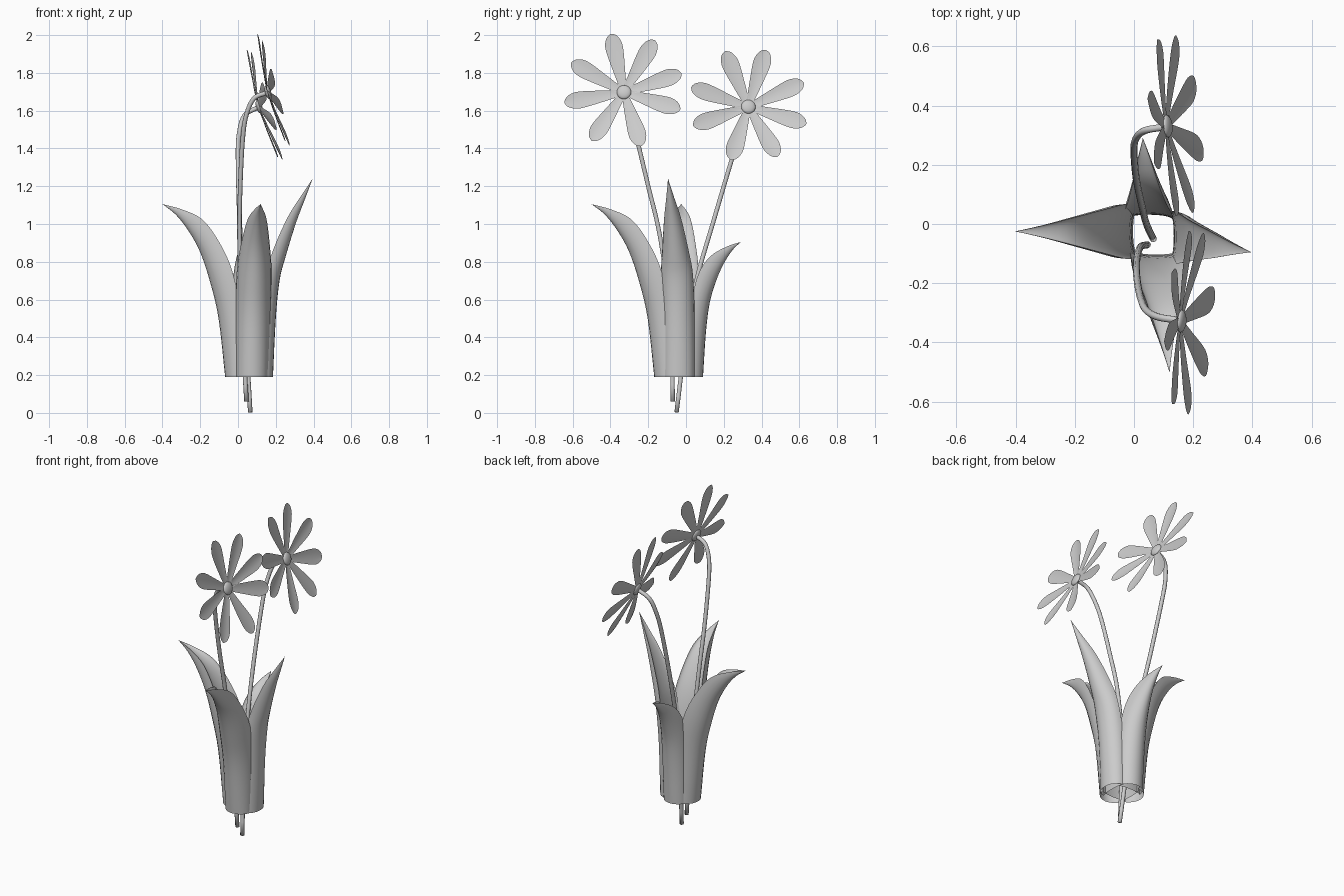
import bpy, math
from mathutils import Vector

if "Cube" in bpy.data.objects:
    bpy.data.objects.remove(bpy.data.objects["Cube"])


def finish(name, verts, faces):
    me = bpy.data.meshes.new(name)
    me.from_pydata([tuple(v) for v in verts], [], faces)
    me.shade_smooth()
    ob = bpy.data.objects.new(name, me)
    bpy.context.collection.objects.link(ob)
    return ob


def smooth_path(rows, steps):
    # Catmull-Rom through rows of numbers
    rows = [Vector(r) for r in rows]
    pts = [rows[0] * 2 - rows[1]] + rows + [rows[-1] * 2 - rows[-2]]
    out = []
    for i in range(1, len(pts) - 2):
        a, b, c, d = pts[i - 1:i + 3]
        for k in range(steps):
            t = k / steps
            out.append(0.5 * (2 * b + (c - a) * t + (2 * a - 5 * b + 4 * c - d) * t * t
                              + (3 * b - a - 3 * c + d) * t ** 3))
    return out + [rows[-1]]


def strips(rings, n, closed):
    return [(r * n + j, r * n + (j + 1) % n, (r + 1) * n + (j + 1) % n, (r + 1) * n + j)
            for r in range(rings - 1) for j in range(n if closed else n - 1)]


# Leaves: crescent section lofted from outer spine (r, z), inner edge (r, z), half width
def leaf(name, base, out, shift, stations):
    out = Vector(out)
    side = Vector((-out.y, out.x, 0))
    m = 12
    rows = []
    for r, z, ri, zi, w in stations:
        rows.append((Vector((r, z, w)), Vector((ri, zi, 0))))
    outer = smooth_path([a for a, _ in rows], 4)
    inner = smooth_path([b for _, b in rows], 4)
    verts = []
    rmax = stations[-1][0]
    for o, i in zip(outer, inner):
        drift = Vector(shift) * max(0, (o.x - 0.13) / (rmax - 0.13))
        e = Vector(base) + drift + out * i.x + Vector((0, 0, i.y))
        d = out * (o.x - i.x) + Vector((0, 0, o.y - i.y))
        w = max(o.z, 0.0005)
        for k in range(m + 1):
            a = math.pi * (k / m - 0.5)
            verts.append(e + d * math.cos(a) + side * w * math.sin(a))
        for k in range(m - 1, 0, -1):
            a = math.pi * (k / m - 0.5)
            verts.append(e + d * 0.22 * math.cos(a) + side * w * math.sin(a))
    n = 2 * m
    ob = finish(name, verts, strips(len(outer), n, True))
    bpy.context.view_layer.objects.active = ob
    ob.select_set(True)
    bpy.ops.object.shade_smooth_by_angle(angle=math.radians(50))
    ob.select_set(False)


wide = [(.128, .19, .045, .19, .085), (.163, .5, .05, .53, .093), (.207, .69, .09, .75, .092),
        (.26, .85, .16, .905, .074), (.323, .965, .25, 1.025, .05), (.39, 1.05, .36, 1.078, .022),
        (.46, 1.105, .46, 1.105, 0)]
tall = [(.125, .19, .06, .19, .085), (.14, .5, .06, .52, .088), (.16, .7, .09, .73, .085),
        (.19, .82, .125, .86, .07), (.245, 1.0, .2, 1.03, .045), (.29, 1.12, .265, 1.135, .022),
        (.335, 1.24, .335, 1.24, 0)]
short = [(.13, .19, .055, .19, .08), (.145, .42, .055, .45, .085), (.165, .58, .075, .62, .08),
         (.2, .7, .11, .745, .065), (.24, .79, .17, .83, .045), (.285, .86, .255, .88, .022),
         (.33, .905, .33, .905, 0)]
leaf("leaf_left", (.06, -.025, 0), (-1, 0, 0), (0, 0, 0), wide)
leaf("leaf_right", (.06, -.04, 0), (1, 0, 0), (0, -.055, 0), tall)
leaf("leaf_front", (.075, -.04, 0), (0, -1, 0), (.045, 0, 0), wide)
leaf("leaf_back", (.05, -.04, 0), (0, 1, 0), (-.02, 0, 0), short)


# Stems: round swept tubes
def stem(name, pts, rad=.012, n=10):
    path = smooth_path(pts, 5)
    verts = []
    for i, p in enumerate(path):
        t = (path[min(i + 1, len(path) - 1)] - path[max(i - 1, 0)]).normalized()
        a = Vector((0, 1, 0)).cross(t).normalized()
        b = t.cross(a)
        for k in range(n):
            q = 2 * math.pi * k / n
            verts.append(p + (a * math.cos(q) + b * math.sin(q)) * rad)
    faces = strips(len(path), n, True)
    faces += [tuple(range(n))[::-1], tuple(range(len(verts) - n, len(verts)))]
    finish(name, verts, faces)


stem("stem_a", [(.045, -.07, .06), (.02, -.08, .5), (.008, -.135, .92), (.012, -.2, 1.2),
                (.025, -.26, 1.45), (.045, -.295, 1.58), (.085, -.315, 1.665), (.152, -.325, 1.695)])
stem("stem_b", [(.065, -.05, .003), (.042, 0, .4), (.028, .055, .7), (.008, .15, 1.03),
                (0, .245, 1.35), (.006, .287, 1.48), (.035, .315, 1.575), (.105, .328, 1.617)])


# Flowers: eight cupped petals round a flattened button
def flower(name, centre, normal, angles):
    c, n = Vector(centre), Vector(normal).normalized()
    u = Vector((0, 0, 1)).cross(n).normalized()
    v = n.cross(u)
    prof = smooth_path([(.012, .016, 0), (.08, .026, 0), (.15, .036, 0), (.21, .044, 0), (.255, .046, 0),
                        (.29, .036, 0), (.31, .021, 0), (.32, .002, 0)], 2)
    verts, faces = [], []
    for ang in angles:
        a = math.radians(ang)
        d = u * math.cos(a) + v * math.sin(a)
        s = n.cross(d)
        off = len(verts)
        for p in prof:
            for k in (-1, -.5, 0, .5, 1):
                lift = .034 * (p.x / .32) ** 1.3 + .006 * k * k * p.y / .046
                verts.append(c + d * p.x + s * p.y * k + n * lift)
        faces += [tuple(i + off for i in f) for f in strips(len(prof), 5, False)]
    finish(name + "_petals", verts, faces)
    bpy.ops.mesh.primitive_uv_sphere_add(segments=20, ring_count=12, radius=1, location=c + n * .004)
    ob = bpy.context.object
    ob.name = name + "_button"
    ob.scale = (.038, .038, .016)
    ob.rotation_euler = n.to_track_quat('Z', 'Y').to_euler()
    bpy.ops.object.shade_smooth()
    ob.select_set(False)


flower("flower_a", (.155, -.328, 1.697), (1, -.07, .27), (17, 60, 103, 151, 192, 239, 288, 341))
flower("flower_b", (.108, .33, 1.62), (1, .092, .296), (23, 72, 112, 162, 201, 251, 297, 341))
